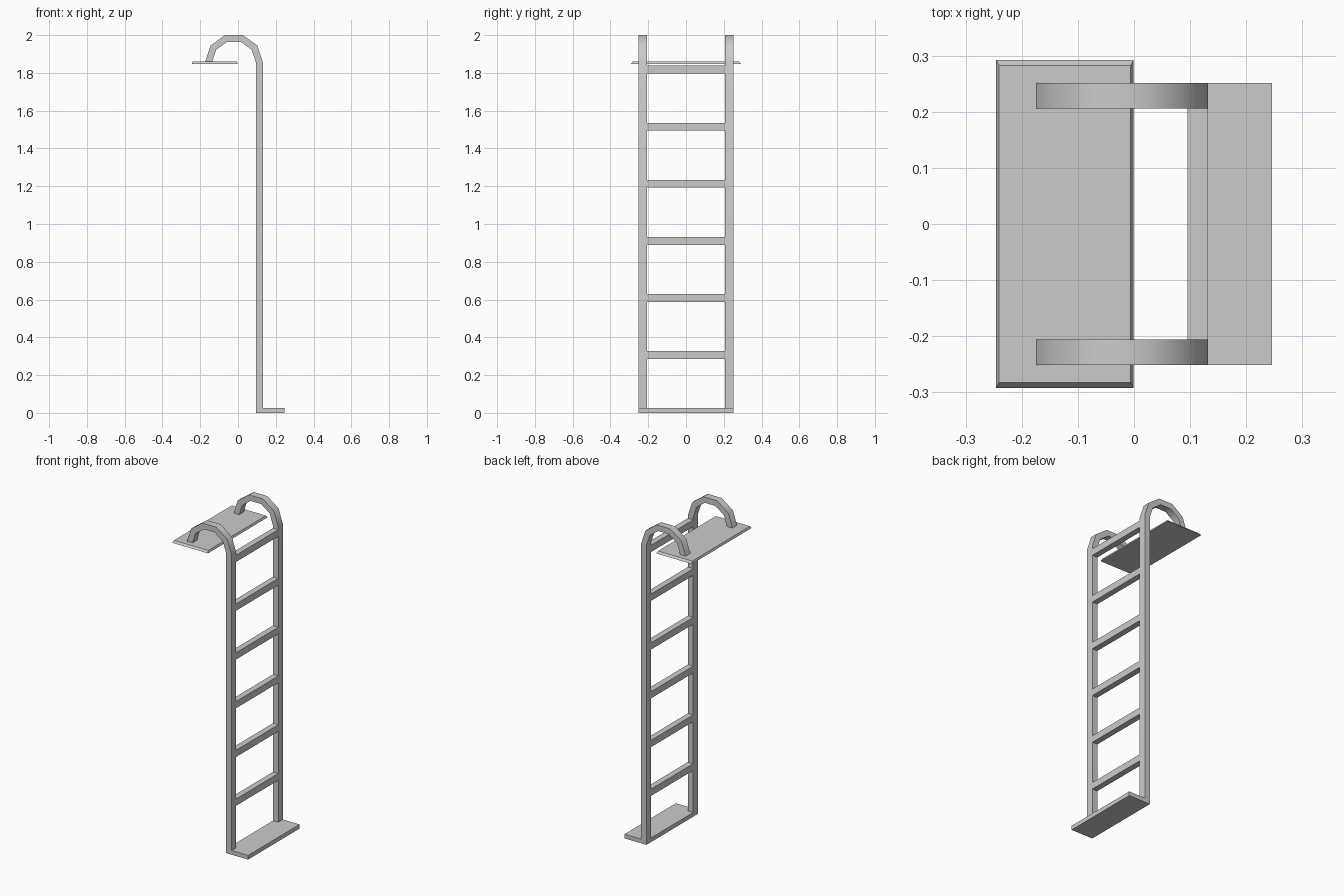
import bpy, bmesh, math

if "Cube" in bpy.data.objects:
    bpy.data.objects.remove(bpy.data.objects["Cube"])

RAIL_IN, RAIL_OUT = 0.206, 0.251      # rail extents along y
X_BACK, X_FRONT = 0.095, 0.132        # rail extents along x
ARC_X, ARC_Z = -0.0215, 1.854         # centre of the hooked top
STEP_TOP = 0.026


def new_object(name, bm):
    bmesh.ops.recalc_face_normals(bm, faces=bm.faces)
    mesh = bpy.data.meshes.new(name)
    bm.to_mesh(mesh)
    bm.free()
    obj = bpy.data.objects.new(name, mesh)
    bpy.context.collection.objects.link(obj)
    return obj


def box(name, lo, hi, inset=(0, 0)):
    """Box between two corners; inset shrinks the top face."""
    bm = bmesh.new()
    bmesh.ops.create_cube(bm, size=1)
    for v in bm.verts:
        top = v.co.z > 0
        for i in range(3):
            sign = 1 if v.co[i] > 0 else -1
            v.co[i] = hi[i] if sign > 0 else lo[i]
            if top and i < 2:
                v.co[i] -= sign * inset[i]
    return new_object(name, bm)


def rail(name, y0, y1):
    """Rectangular bar swept straight up, then over a five-sided half arc."""
    pairs = [((X_FRONT, STEP_TOP), (X_BACK, STEP_TOP))]
    r_out = X_FRONT - ARC_X
    r_in = X_BACK - ARC_X
    for i in range(6):
        a = math.pi * i / 5
        pairs.append(tuple((ARC_X + r * math.cos(a), ARC_Z + r * math.sin(a))
                           for r in (r_out, r_in)))
    bm = bmesh.new()
    rings = []
    for (xo, zo), (xi, zi) in pairs:
        rings.append([bm.verts.new(p) for p in
                      ((xo, y0, zo), (xo, y1, zo), (xi, y1, zi), (xi, y0, zi))])
    for a, b in zip(rings, rings[1:]):
        for j in range(4):
            k = (j + 1) % 4
            bm.faces.new((a[j], a[k], b[k], b[j]))
    bm.faces.new(rings[0])
    bm.faces.new(rings[-1])
    obj = new_object(name, bm)
    bpy.ops.object.select_all(action='DESELECT')
    obj.select_set(True)
    bpy.context.view_layer.objects.active = obj
    bpy.ops.object.shade_smooth_by_angle(angle=math.radians(40))
    return obj


# Side rails with hooked handles
rail("rail_left", RAIL_IN, RAIL_OUT)
rail("rail_right", -RAIL_OUT, -RAIL_IN)

# Rungs
for i in range(6):
    z = 0.307 + 0.302 * i
    box(f"rung_{i + 1}", (X_BACK, -RAIL_IN, z - 0.021), (X_FRONT, RAIL_IN, z + 0.021))

# Bottom step
box("bottom_step", (X_BACK, -RAIL_OUT, 0), (0.2455, RAIL_OUT, STEP_TOP))

# Thin upper mounting plate with sloped edges
box("mounting_plate", (-0.2455, -0.2925, 1.846), (-0.001, 0.2925, 1.859), inset=(0.005, 0.01))
